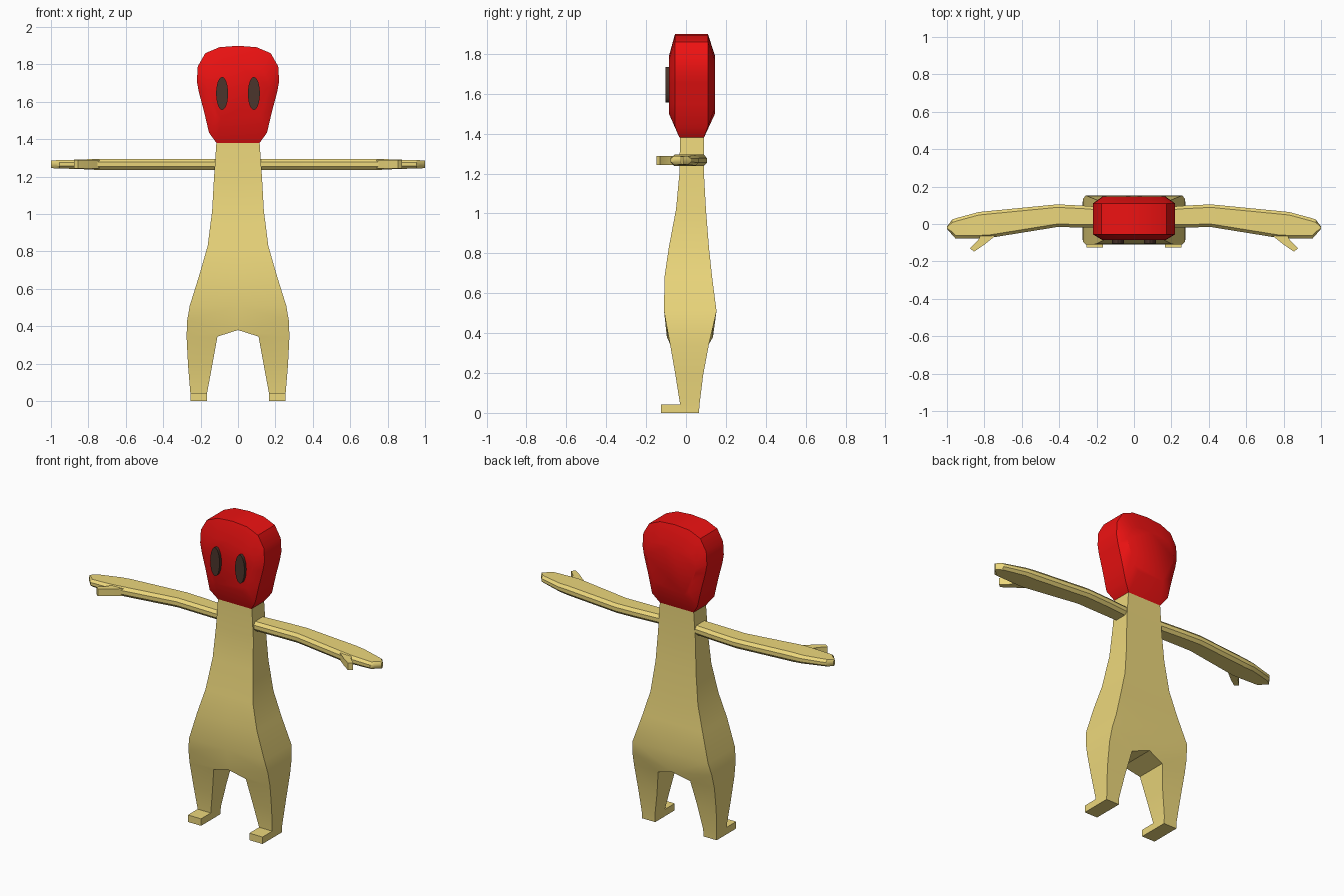
import bpy, bmesh, math

if "Cube" in bpy.data.objects:
    bpy.data.objects.remove(bpy.data.objects["Cube"])


def material(name, rgb):
    m = bpy.data.materials.new(name)
    m.diffuse_color = (*rgb, 1)
    m.use_nodes = True
    m.node_tree.nodes["Principled BSDF"].inputs["Base Color"].default_value = m.diffuse_color
    return m


TAN = material("tan", (0.84, 0.68, 0.2))
RED = material("red", (0.85, 0.006, 0.006))
DARK = material("dark_brown", (0.07, 0.035, 0.025))


def finish(bm, name, mat, angle=30):
    bmesh.ops.remove_doubles(bm, verts=bm.verts, dist=1e-4)
    bmesh.ops.recalc_face_normals(bm, faces=bm.faces)
    me = bpy.data.meshes.new(name)
    bm.to_mesh(me)
    bm.free()
    me.materials.append(mat)
    ob = bpy.data.objects.new(name, me)
    bpy.context.collection.objects.link(ob)
    bpy.ops.object.select_all(action='DESELECT')
    ob.select_set(True)
    bpy.context.view_layer.objects.active = ob
    bpy.ops.object.shade_smooth_by_angle(angle=math.radians(angle))
    return ob


def loft(bm, rings, caps=(True, True)):
    """Skin a list of rings, leaving out faces lying in the x = 0 mirror plane."""
    vs = [[bm.verts.new(p) for p in r] for r in rings]
    n = len(rings[0])
    for a, b in zip(vs, vs[1:]):
        for i in range(n):
            quad = [a[i], a[(i + 1) % n], b[(i + 1) % n], b[i]]
            if any(abs(v.co.x) > 1e-5 for v in quad):
                bm.faces.new(quad)
    for r, cap in zip((vs[0], vs[-1]), caps):
        if cap:
            bm.faces.new(r)


# Body and legs: outer x, outer z, inner x, inner z, front y, back y
BODY = [
    (0.115, 1.39, 0, 1.39, -0.03, 0.09),
    (0.128, 1.20, 0, 1.20, -0.033, 0.09),
    (0.138, 1.02, 0, 1.02, -0.05, 0.10),
    (0.162, 0.83, 0, 0.83, -0.086, 0.115),
    (0.205, 0.68, 0, 0.68, -0.108, 0.131),
    (0.258, 0.51, 0, 0.51, -0.11, 0.153),
    (0.272, 0.43, 0, 0.38, -0.096, 0.135),
    (0.275, 0.345, 0.11, 0.345, -0.08, 0.115),
    (0.267, 0.19, 0.138, 0.19, -0.053, 0.086),
    (0.255, 0.045, 0.165, 0.045, -0.03, 0.068),
    (0.255, 0.0, 0.165, 0.0, -0.03, 0.065),
]
bm = bmesh.new()
for s in (1, -1):
    loft(bm, [[(s * xi, yf, zi), (s * xo, yf, zo), (s * xo, yb, zo), (s * xi, yb, zi)]
              for xo, zo, xi, zi, yf, yb in BODY])
finish(bm, "body", TAN)

# Arm stations: x, front y, back y, half height
ARM = [
    (0.10, -0.022, 0.085, 0.029), (0.27, -0.019, 0.098, 0.029),
    (0.41, -0.016, 0.105, 0.029), (0.77, -0.074, 0.07, 0.029),
    (0.83, -0.077, 0.064, 0.026), (0.955, -0.077, 0.03, 0.022),
    (0.972, -0.058, 0.024, 0.022), (1.0, -0.026, -0.014, 0.02),
]
ZA = 1.266
for s, side in ((-1, "right"), (1, "left")):
    # Arm and hand
    bm = bmesh.new()
    rings = []
    for x, a, b, h in ARM:
        c = min(0.016, (b - a) / 4)
        rings.append([(s * x, y, ZA + z) for y, z in (
            (a, h * .4), (a + c, h), (b - c, h), (b, h * .4),
            (b, -h * .4), (b - c, -h), (a + c, -h), (a, -h * .4))])
    loft(bm, rings)
    finish(bm, side + "_arm", TAN)

    # Thumb
    bm = bmesh.new()
    outline = [(0.74, -0.062), (0.80, -0.11), (0.855, -0.148),
               (0.878, -0.13), (0.834, -0.088), (0.82, -0.06)]
    loft(bm, [[(s * x, y, ZA + z) for x, y in outline] for z in (-0.022, 0.022)])
    finish(bm, side + "_thumb", TAN)

    # Foot
    bm = bmesh.new()
    loft(bm, [[(s * x, y, z) for x, y in
               ((0.165, -0.125), (0.255, -0.125), (0.255, -0.02), (0.165, -0.02))]
              for z in (0, 0.043)])
    finish(bm, side + "_foot", TAN)

    # Eye
    bm = bmesh.new()
    ts = [i * math.tau / 24 for i in range(24)]
    loft(bm, [[(s * 0.085 + 0.032 * math.cos(t), y, 1.645 + 0.088 * math.sin(t)) for t in ts]
              for y in (-0.07, -0.104)])
    finish(bm, side + "_eye", DARK)

# Head: front outline, with shrunken front and back faces
half = [(0.115, 1.38), (0.155, 1.435), (0.182, 1.55), (0.21, 1.655), (0.22, 1.71),
        (0.215, 1.79), (0.175, 1.86), (0.10, 1.892)]
outline = half + [(0, 1.9)] + [(-x, z) for x, z in reversed(half)]
ZH = 1.65


def inner(y):
    return [(x * 0.77, y, ZH + (z - ZH) * 0.55) for x, z in outline]


def outer(y, y_bottom):
    return [(x, y_bottom if z < 1.4 else y, z) for x, z in outline]


bm = bmesh.new()
loft(bm, [inner(-0.086), outer(-0.055, -0.033), outer(0.11, 0.09), inner(0.146)])
finish(bm, "head", RED, 36)
